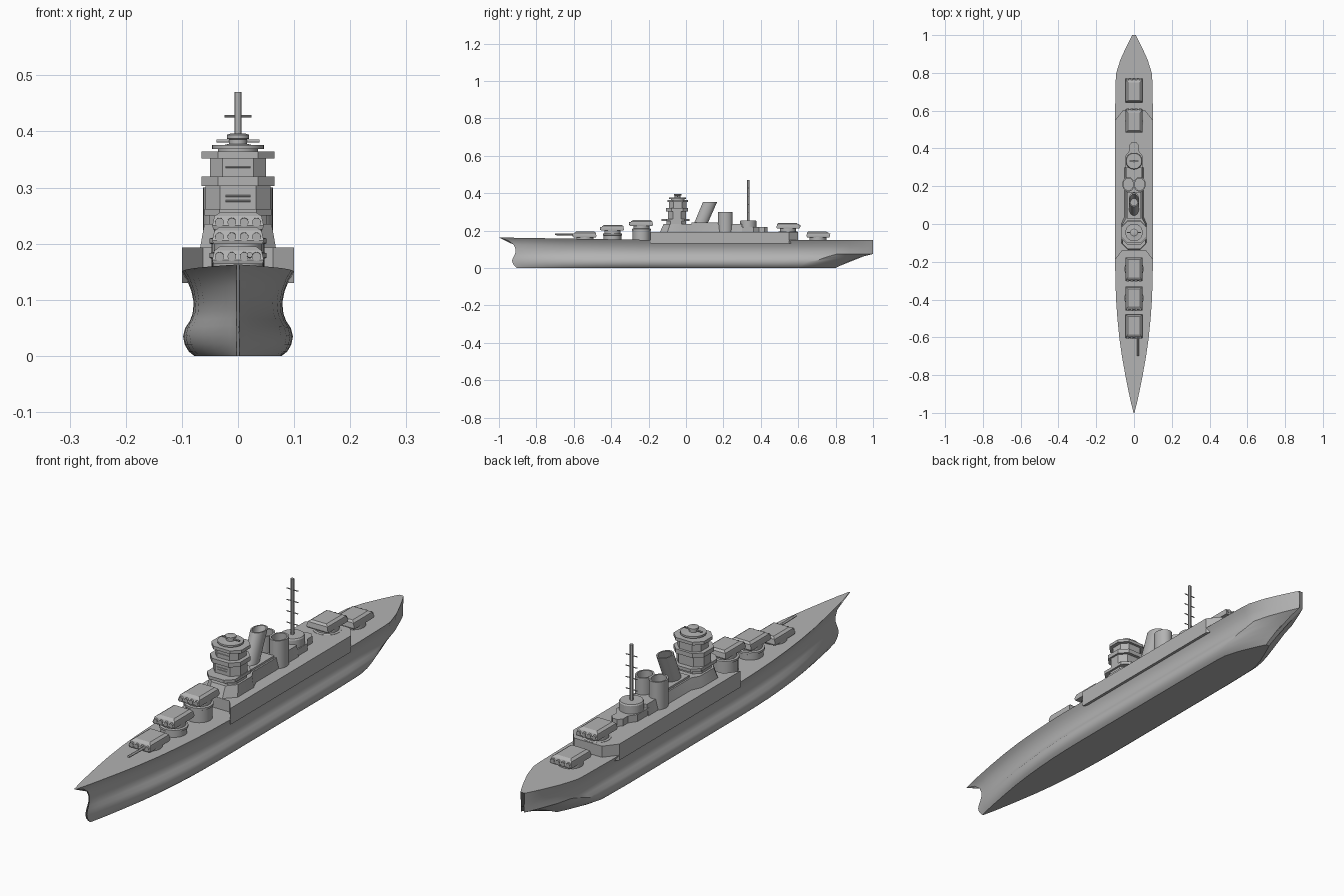
import bpy, bmesh, math
from mathutils import Vector, Matrix

if "Cube" in bpy.data.objects:
    bpy.data.objects.remove(bpy.data.objects["Cube"])

grey = bpy.data.materials.new("naval grey")
grey.diffuse_color = (0.45, 0.45, 0.45, 1)
grey.use_nodes = True
grey.node_tree.nodes["Principled BSDF"].inputs["Base Color"].default_value = grey.diffuse_color


def finish(name, bm, angle=30):
    bmesh.ops.recalc_face_normals(bm, faces=bm.faces)
    me = bpy.data.meshes.new(name)
    bm.to_mesh(me)
    bm.free()
    me.materials.append(grey)
    ob = bpy.data.objects.new(name, me)
    bpy.context.collection.objects.link(ob)
    bpy.ops.object.select_all(action='DESELECT')
    ob.select_set(True)
    bpy.context.view_layer.objects.active = ob
    bpy.ops.object.shade_smooth_by_angle(angle=math.radians(angle))
    return ob


def stack(name, rings, caps=True):
    """Skin a list of equal-length rings of points."""
    bm = bmesh.new()
    vs = [[bm.verts.new(p) for p in r] for r in rings]
    n = len(vs[0])
    for a, b in zip(vs, vs[1:]):
        for i in range(n):
            bm.faces.new((a[i], a[(i + 1) % n], b[(i + 1) % n], b[i]))
    if caps:
        bm.faces.new(vs[0])
        bm.faces.new(vs[-1])
    return finish(name, bm)


def mirrored(half, z):
    """Close a right-hand half outline (x, y) over the centre line."""
    return [(x, y, z) for x, y in half] + [(-x, y, z) for x, y in reversed(half)]


def prism(name, half, z0, z1):
    return stack(name, [mirrored(half, z0), mirrored(half, z1)])


def turned(name, y, profile, x=0, n=32, sy=1.0, lean=0.0):
    """Round part from (radius, z) pairs; lean shifts it aft with height."""
    z0 = profile[0][1]
    return stack(name, [[(x + r * math.cos(2 * math.pi * i / n),
                          y + (z - z0) * lean + sy * r * math.sin(2 * math.pi * i / n), z)
                         for i in range(n)] for r, z in profile])


def rod(name, a, b, r, n=12):
    a, b = Vector(a), Vector(b)
    bm = bmesh.new()
    m = Matrix.Translation((a + b) / 2) @ (b - a).to_track_quat('Z', 'Y').to_matrix().to_4x4()
    bmesh.ops.create_cone(bm, cap_ends=True, segments=n, radius1=r, radius2=r,
                          depth=(b - a).length, matrix=m)
    return finish(name, bm)


# Hull: waterlines (z, half width, stem y, stern y), swept along one plan curve
levels = [(0, .078, -.905, .80), (.008, .088, -.915, .815), (.02, .095, -.925, .84),
          (.035, .098, -.93, .87), (.05, .094, -.925, .91), (.062, .086, -.918, .95),
          (.075, .081, -.912, 1), (.095, .079, -.912, 1), (.115, .083, -.922, 1),
          (.135, .091, -.95, 1), (.15, .1, -1, 1)]
plan = [(0, .03), (.01, .07), (.025, .15), (.05, .26), (.1, .46), (.15, .64), (.2, .78),
        (.25, .88), (.3, .95), (.35, .985), (.4, 1), (.6, 1), (.8, 1), (.88, .97), (.9, .94),
        (.935, .72), (.97, .4), (.99, .2), (1, .09)]
rings = []
for s, f in plan:
    side = [(f * w, a + (b - a) * s, z * (1 + .085 * max(0, 1 - s / .4)))
            for z, w, a, b in levels]
    rings.append(side + [(-x, y, z) for x, y, z in reversed(side)])
stack("hull", rings)

# Raised midship deck and deckhouses
prism("midship_deck", [(.062, -.14), (.1, -.19), (.1, .55), (.06, .6)], .13, .193)
stack("main_deckhouse", [mirrored([(.03, -.14), (.068, -.1), (.068, 0), (.05, .04), (.05, .3)], .19),
                         mirrored([(.03, -.12), (.06, -.085), (.06, 0), (.042, .03), (.042, .3)], .235)])
prism("aft_deckhouse", [(.045, .29), (.045, .36), (.024, .39), (.024, .42), (.01, .435)], .19, .22)
prism("funnel_house", [(.036, .03), (.036, .17)], .23, .243)


# Bridge tower: octagonal tiers with overhanging platforms
def tier(name, w, y0, y1, z0, z1):
    c = .45 * w
    prism(name, [(w - c, y0), (w, y0 + c), (w, y1 - c), (w - c, y1)], z0, z1)


for name, w, y0, y1, z0, z1 in [
        ("tower_base", .052, -.105, 0, .23, .25), ("lower_platform", .06, -.132, .02, .25, .262),
        ("tower_middle", .058, -.095, 0, .262, .303), ("middle_platform", .065, -.108, .012, .303, .32),
        ("tower_upper", .05, -.09, .002, .32, .352), ("upper_platform", .065, -.1, .012, .352, .364)]:
    tier(name, w, y0, y1, z0, z1)
turned("tower_top", -.045, [(.036, .364), (.036, .369), (.046, .369), (.046, .376),
                            (.024, .376), (.016, .378), (.016, .386), (.02, .387),
                            (.02, .394), (.014, .396)])
rod("rangefinder", (-.038, -.045, .383), (.038, -.045, .383), .003)
for z, y in ((.285, -.095), (.276, -.095), (.336, -.09)):   # thin window ledges
    rod("tower_ledge", (-.022, y, z), (.022, y, z), .0015, 6)

# Funnels: hollow raked front funnel and twin upright aft funnels
turned("front_funnel", .078, [(.026, .235), (.027, .353), (.022, .353), (.021, .30)],
       sy=1.4, lean=.43)
for side in (-1, 1):
    turned("aft_funnel", .21, [(.032, .19), (.032, .30), (.026, .30), (.026, .27)],
           x=.03 * side, sy=1.2)

# Main mast with yards
turned("mast_base", .333, [(.044, .19), (.044, .25), (.041, .255)], n=24)
rod("mast", (0, .333, .25), (0, .333, .47), .0065)
for z in (.427, .383, .339, .295):
    rod("yard", (-.024, .333, z), (.024, .333, z), .002, 8)


# Main turrets on barbettes; d is the facing direction along y
def turret(y, z, d):
    turned("barbette", y, [(.047, .14), (.047, z - .026), (.051, z - .024), (.051, z - .016),
                           (.043, z - .014), (.043, z + .002)] if z > .17
           else [(.045, .14), (.045, z + .002)])

    def ring(w, front, back, zz):
        return [(w, y + d * front, zz), (w, y - d * back, zz),
                (-w, y - d * back, zz), (-w, y + d * front, zz)]
    stack("turret", [ring(.044, .062, .058, z), ring(.046, .064, .061, z + .007),
                     ring(.042, .056, .058, z + .024), ring(.032, .045, .05, z + .031)])
    for x in (-.033, -.011, .011, .033):     # rounded gun ports
        rod("gun_port", (x, y + d * .045, z + .014), (x, y + d * .066, z + .013), .0078)


for y, z, d in [(-.54, .164, -1), (-.393, .199, -1), (-.238, .225, -1), (.545, .21, 1), (.705, .164, 1)]:
    turret(y, z, d)
rod("gun_barrel", (.021, -.59, .178), (.021, -.7, .18), .005)
